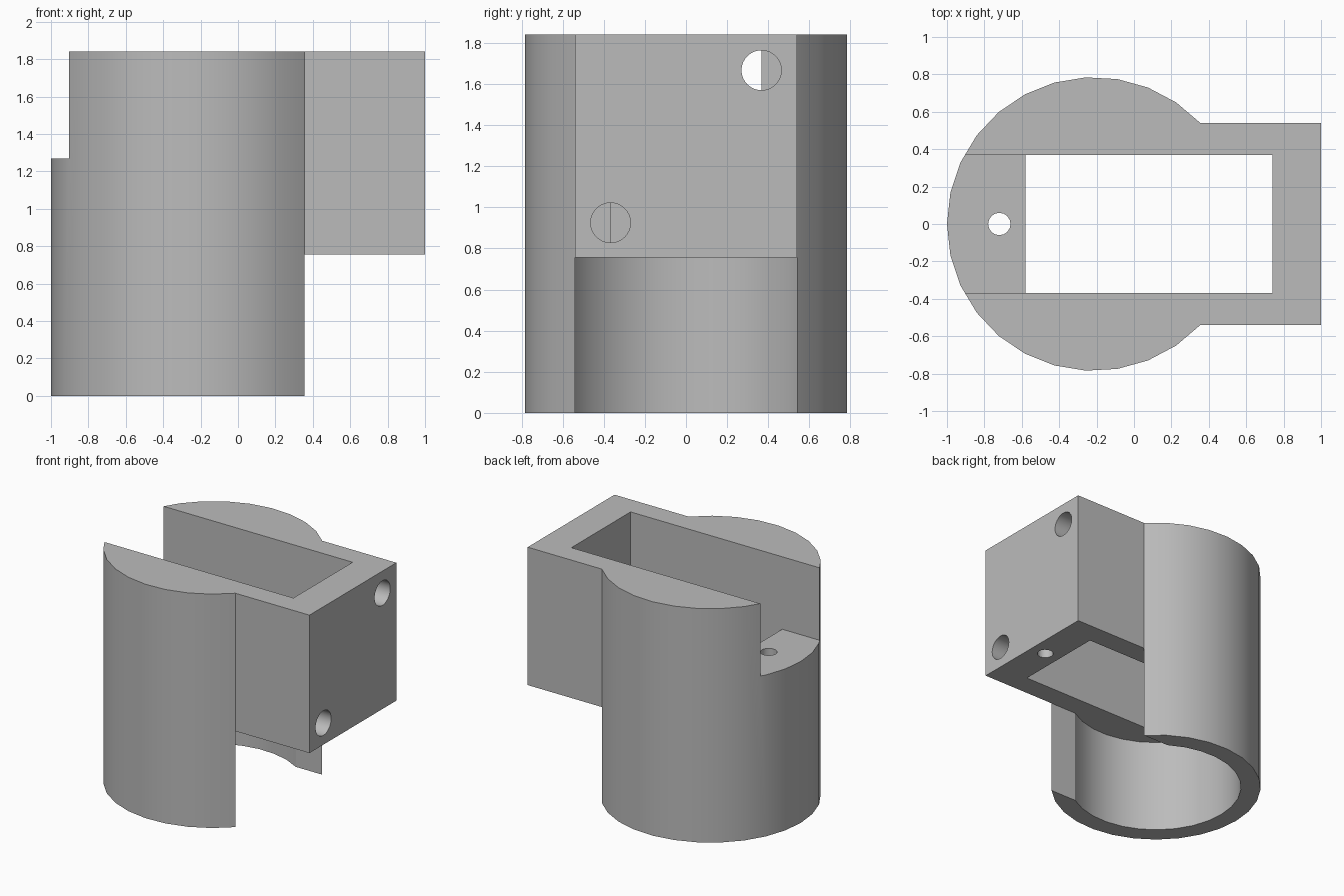
import bpy, bmesh
from math import cos, sin, atan2, radians, tau

cube = bpy.data.objects.get("Cube")
if cube:
    bpy.data.objects.remove(cube, do_unlink=True)

CX, R, INNER = -0.215, 0.785, 0.638    # barrel centre, outer and bore radius
HALF, TOP, CEIL = 0.54, 1.84, 0.755    # box half width, top, bore ceiling

grey = bpy.data.materials.new("plain grey")
grey.use_nodes = True
colour = (0.5, 0.5, 0.5, 1)
grey.diffuse_color = colour
grey.node_tree.nodes["Principled BSDF"].inputs["Base Color"].default_value = colour

AXES = {
    "x": lambda u, v, w: (w, u, v),
    "y": lambda u, v, w: (u, w, v),
    "z": lambda u, v, w: (u, v, w),
}


def prism(name, profile, axis, lo, hi):
    """Extrude a closed 2D profile along an axis."""
    bm = bmesh.new()
    place = AXES[axis]
    a = [bm.verts.new(place(u, v, lo)) for u, v in profile]
    b = [bm.verts.new(place(u, v, hi)) for u, v in profile]
    bm.faces.new(a)
    bm.faces.new(b)
    for i in range(len(a)):
        j = (i + 1) % len(a)
        bm.faces.new((a[i], a[j], b[j], b[i]))
    bmesh.ops.recalc_face_normals(bm, faces=bm.faces)
    mesh = bpy.data.meshes.new(name)
    bm.to_mesh(mesh)
    bm.free()
    mesh.materials.append(grey)
    ob = bpy.data.objects.new(name, mesh)
    bpy.context.collection.objects.link(ob)
    return ob


def arc(cx, cy, r, start, end, n):
    return [(cx + r * cos(start + (end - start) * i / n),
             cy + r * sin(start + (end - start) * i / n)) for i in range(n + 1)]


def circle(cx, cy, r, n):
    return arc(cx, cy, r, 0, tau, n)[:-1]


# Outer outline: round barrel running into a square block
join = atan2(HALF, (R * R - HALF * HALF) ** 0.5)
outline = arc(CX, 0, R, join, tau - join, 22)
corner_x = outline[0][0]
body = prism("mount_body", outline + [(1, -HALF), (1, HALF)], "z", 0, TOP)

# Bore below the block, open towards the block side
mouth = atan2(HALF, (INNER ** 2 - HALF ** 2) ** 0.5)
bore = arc(CX, 0, INNER, mouth, tau - mouth, 20)
bore += [outline[-1], (corner_x + 0.1, -0.8), (1.2, -0.8),
         (1.2, 0.8), (corner_x + 0.1, 0.8), outline[0]]

# Stepped pocket through the top, open at the barrel side
pocket = [(-0.58, 0.6), (0.74, 0.6), (0.74, 2), (-1.2, 2), (-1.2, 1.27), (-0.58, 1.27)]

cutters = [
    prism("bore_cutter", bore, "z", -0.1, CEIL),
    prism("pocket_cutter", pocket, "y", -0.368, 0.368),
    # Screw holes: through the ledge, and blind from under the block
    prism("ledge_hole_cutter", circle(-0.72, 0, 0.06, 16), "z", 0.6, 1.5),
    prism("block_hole_cutter", circle(0.87, 0, 0.06, 16), "z", 0.6, 1.27),
    # Diagonal pair of holes through the end wall
    prism("upper_hole_cutter", circle(0.367, 1.667, 0.097, 32), "x", 0.738, 1.1),
    prism("lower_hole_cutter", circle(-0.367, 0.925, 0.097, 32), "x", 0.738, 1.1),
]

bpy.ops.object.select_all(action="DESELECT")
bpy.context.view_layer.objects.active = body
body.select_set(True)
for cutter in cutters:
    cutter.hide_render = True
    mod = body.modifiers.new(cutter.name, "BOOLEAN")
    mod.operation = "DIFFERENCE"
    mod.solver = "EXACT"
    mod.object = cutter
    bpy.ops.object.modifier_apply(modifier=mod.name)
    bpy.data.objects.remove(cutter, do_unlink=True)

bpy.ops.object.shade_smooth_by_angle(angle=radians(25))
